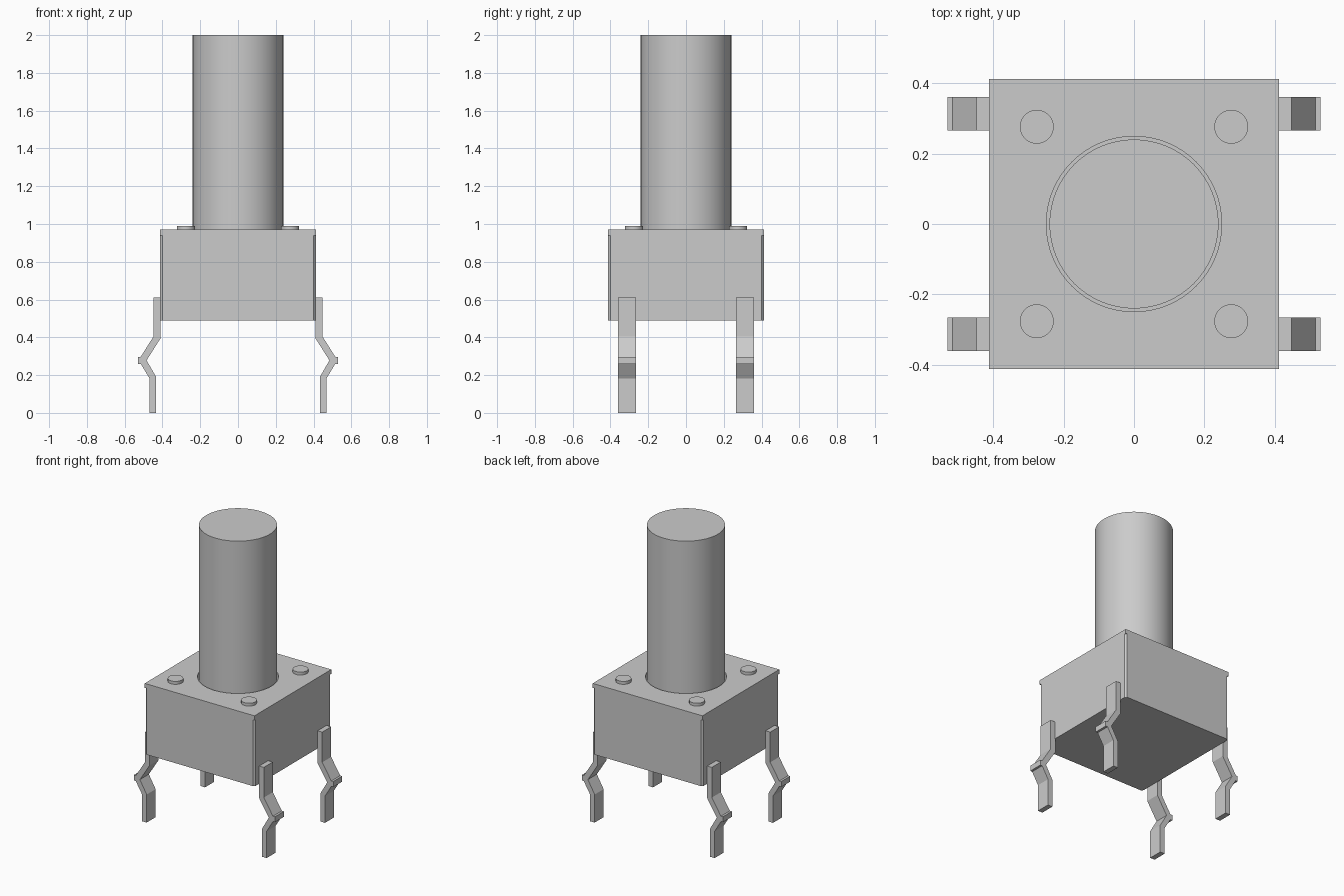
import bpy
import bmesh
import math

cube = bpy.data.objects.get("Cube")
if cube:
    bpy.data.objects.remove(cube, do_unlink=True)

GREY = (0.6, 0.6, 0.6, 1.0)
grey = bpy.data.materials.new("light_grey")
grey.use_nodes = True
grey.diffuse_color = GREY
grey.node_tree.nodes["Principled BSDF"].inputs["Base Color"].default_value = GREY


def cylinder(name, radius, z0, z1, x=0, y=0, sides=64):
    bpy.ops.mesh.primitive_cylinder_add(
        vertices=sides, radius=radius, depth=z1 - z0, location=(x, y, (z0 + z1) / 2))
    obj = bpy.context.object
    obj.name = name
    obj.data.materials.append(grey)
    bpy.ops.object.shade_smooth_by_angle(angle=math.radians(30))
    return obj


def prism(name, outline, to_3d, depth):
    """Extrude a flat outline along a vector."""
    bm = bmesh.new()
    face = bm.faces.new([bm.verts.new(to_3d(a, b)) for a, b in outline])
    new = bmesh.ops.extrude_face_region(bm, geom=[face])["geom"]
    bmesh.ops.translate(bm, vec=depth, verts=[v for v in new if isinstance(v, bmesh.types.BMVert)])
    bmesh.ops.recalc_face_normals(bm, faces=bm.faces)
    mesh = bpy.data.meshes.new(name)
    bm.to_mesh(mesh)
    bm.free()
    mesh.materials.append(grey)
    obj = bpy.data.objects.new(name, mesh)
    bpy.context.collection.objects.link(obj)
    return obj


# Housing: chamfered block under a thin square cover plate
H, C = 0.412, 0.4
BOTTOM, LIP, TOP, WELL = 0.49, 0.94, 0.97, 0.9
octagon = [(H, C), (C, H), (-C, H), (-H, C), (-H, -C), (-C, -H), (C, -H), (H, -C)]
square = [(H, H), (-H, H), (-H, -H), (H, -H)]
housing = prism("housing", octagon, lambda x, y: (x, y, BOTTOM), (0, 0, LIP - BOTTOM))
cover = prism("cover_plate", square, lambda x, y: (x, y, LIP), (0, 0, TOP - LIP))

# Round well around the plunger
cutter = cylinder("well_cutter", 0.249, WELL, 1.1)
cutter.hide_render = True
cutter.hide_viewport = True
for obj in (housing, cover):
    cut = obj.modifiers.new("well", "BOOLEAN")
    cut.operation = "DIFFERENCE"
    cut.solver = "EXACT"
    cut.object = cutter

# Plunger
cylinder("plunger", 0.24, WELL, 2.0)

# Bent terminal outline in x and z, on the model's left side
leg = [(0.41, 0.61), (0.447, 0.61), (0.447, 0.405), (0.515, 0.297), (0.53, 0.297),
       (0.53, 0.26), (0.515, 0.26), (0.468, 0.182), (0.468, 0), (0.433, 0),
       (0.433, 0.19), (0.484, 0.278), (0.41, 0.395)]

# Rivets and legs at the four corners
for sx, side in ((1, "left"), (-1, "right")):
    for sy, end in ((-1, "front"), (1, "back")):
        cylinder(f"rivet_{end}_{side}", 0.048, 0.96, 0.99, sx * 0.276, sy * 0.276, 32)
        prism(f"leg_{end}_{side}", leg,
              lambda x, z: (sx * x, sy * 0.265, z), (0, sy * 0.096, 0))
